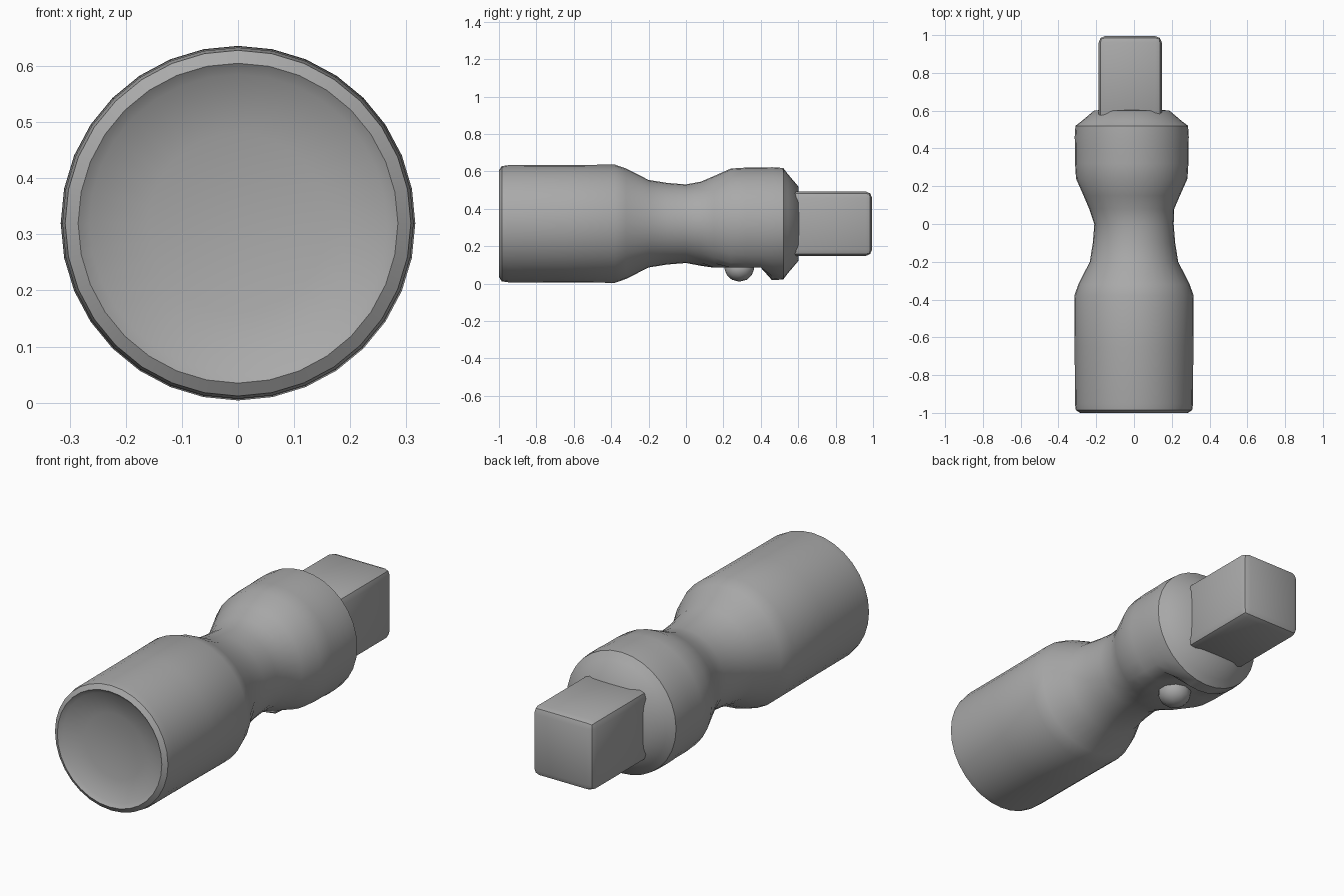
import bpy, bmesh, math
from mathutils import Vector, Matrix

cube = bpy.data.objects.get("Cube")
if cube:
    bpy.data.objects.remove(cube, do_unlink=True)

steel = bpy.data.materials.new("grey steel")
steel.use_nodes = True
GREY = (0.4, 0.4, 0.4, 1)
steel.diffuse_color = GREY
steel.node_tree.nodes["Principled BSDF"].inputs["Base Color"].default_value = GREY

AXIS_Z = 0.32


def finish(name, bm, angle):
    bmesh.ops.recalc_face_normals(bm, faces=bm.faces)
    mesh = bpy.data.meshes.new(name)
    bm.to_mesh(mesh)
    bm.free()
    mesh.materials.append(steel)
    obj = bpy.data.objects.new(name, mesh)
    bpy.context.collection.objects.link(obj)
    bpy.ops.object.select_all(action='DESELECT')
    obj.select_set(True)
    bpy.context.view_layer.objects.active = obj
    bpy.ops.object.shade_smooth_by_angle(angle=math.radians(angle))
    return obj


# Turned body: dished front, socket barrel, waist, collar and back shoulder
profile = [(-0.95, 0), (-0.96, 0.16), (-0.985, 0.265), (-1, 0.285),
           (-0.985, 0.308), (-0.95, 0.313), (-0.65, 0.314), (-0.38, 0.316),
           (-0.32, 0.295), (-0.2, 0.234), (-0.1, 0.218), (0, 0.21),
           (0.08, 0.225), (0.15, 0.255), (0.24, 0.295), (0.32, 0.3),
           (0.4, 0.3), (0.46, 0.302), (0.52, 0.298), (0.545, 0.265),
           (0.6, 0.2), (0.62, 0)]
bm = bmesh.new()
verts = [bm.verts.new((r, y, 0)) for y, r in profile]
edges = [bm.edges.new(pair) for pair in zip(verts, verts[1:])]
bmesh.ops.spin(bm, geom=verts + edges, axis=(0, 1, 0), cent=(0, 0, 0),
               angle=math.tau, steps=32)
bmesh.ops.remove_doubles(bm, verts=bm.verts, dist=0.0005)
for v in bm.verts:
    v.co.z += AXIS_Z
    if v.co.y > 0.05:
        v.co.x -= 0.012
    # Flat recess under the collar
    if 0.12 < v.co.y < 0.43:
        v.co.z = max(v.co.z, 0.085)
finish("socket_body", bm, 40)

# Square drive at the back, with softened edges
bm = bmesh.new()
bmesh.ops.create_cube(bm, size=1, matrix=Matrix.Translation((-0.02, 0.77, AXIS_Z))
                      @ Matrix.Diagonal((0.335, 0.45, 0.345, 1)))
bmesh.ops.bevel(bm, geom=bm.edges[:], offset=0.035, segments=2,
                profile=0.5, affect='EDGES')
finish("square_drive", bm, 35)

# Detent pin below the collar
bm = bmesh.new()
bmesh.ops.create_icosphere(bm, subdivisions=2, radius=1,
                           matrix=Matrix.Translation((-0.012, 0.285, 0.08))
                           @ Matrix.Diagonal((0.08, 0.08, 0.07, 1)))
finish("detent_pin", bm, 40)
